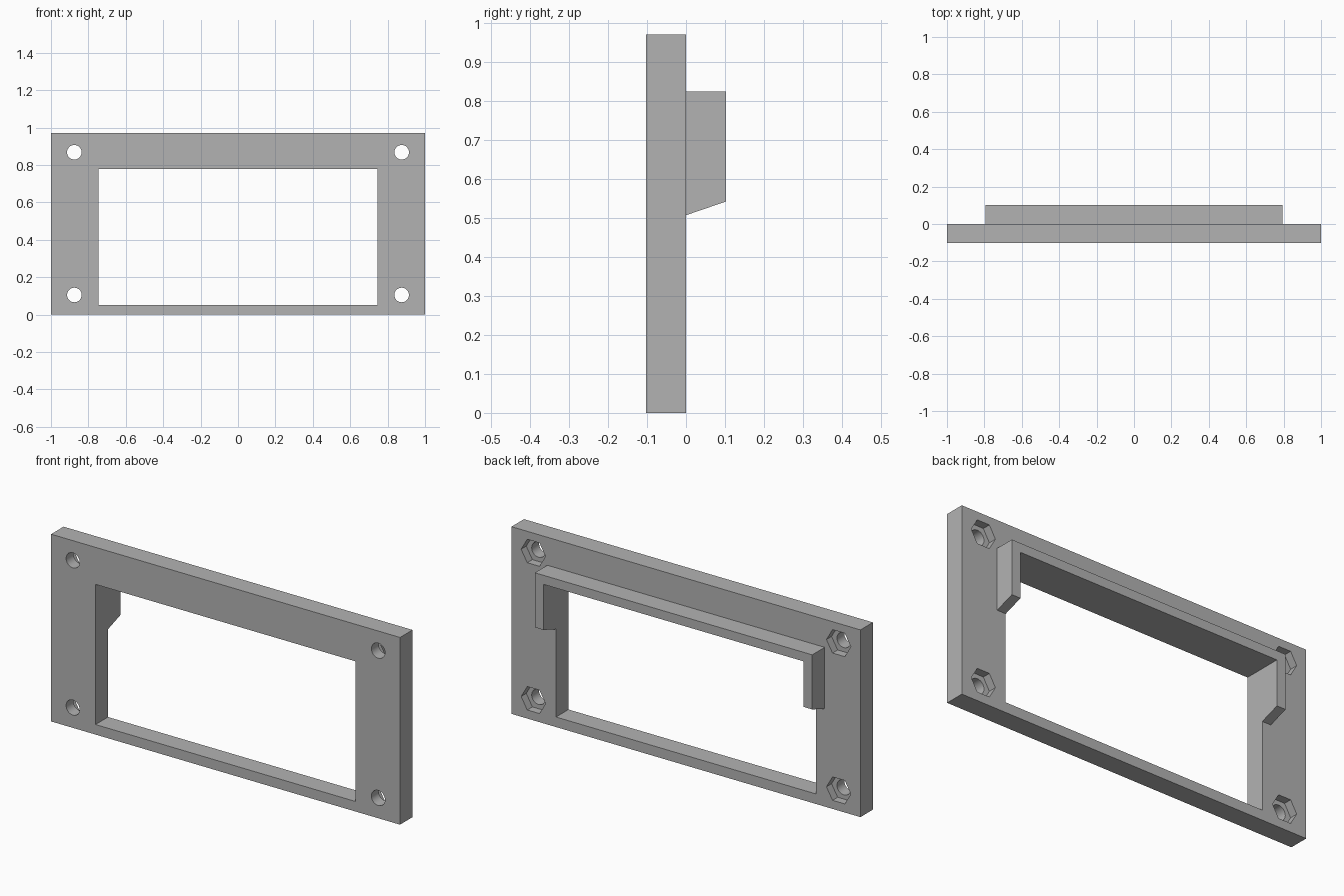
import bpy, bmesh, math
from mathutils import Matrix, Vector

if "Cube" in bpy.data.objects:
    bpy.data.objects.remove(bpy.data.objects["Cube"], do_unlink=True)

HEIGHT, DEPTH = 0.97, 0.102
POCKET = 0.042
OPEN_X, OPEN_LOW, OPEN_TOP = 0.745, 0.052, 0.778
RIM_X = 0.795

grey = bpy.data.materials.new("plain grey")
grey.use_nodes = True
COLOUR = (0.45, 0.45, 0.45, 1)
grey.diffuse_color = COLOUR
grey.node_tree.nodes["Principled BSDF"].inputs["Base Color"].default_value = COLOUR


def prism(name, points, direction):
    """Sweep a flat outline along a direction into a closed solid."""
    bm = bmesh.new()
    face = bm.faces.new([bm.verts.new(p) for p in points])
    swept = bmesh.ops.extrude_face_region(bm, geom=[face])["geom"]
    verts = [v for v in swept if isinstance(v, bmesh.types.BMVert)]
    bmesh.ops.translate(bm, verts=verts, vec=Vector(direction))
    bmesh.ops.recalc_face_normals(bm, faces=bm.faces)
    mesh = bpy.data.meshes.new(name)
    bm.to_mesh(mesh)
    bm.free()
    mesh.materials.append(grey)
    obj = bpy.data.objects.new(name, mesh)
    bpy.context.collection.objects.link(obj)
    return obj


def block(name, half_x, y0, y1, z0, z1):
    outline = [(-half_x, y0, z0), (half_x, y0, z0), (half_x, y0, z1), (-half_x, y0, z1)]
    return prism(name, outline, (0, y1 - y0, 0))


def bore(name, x, z, radius, sides, y0, y1):
    """Round or many-sided cutter running front to back."""
    outline = []
    for i in range(sides):
        a = math.tau * i / sides
        outline.append((x + radius * math.cos(a), y0, z + radius * math.sin(a)))
    return prism(name, outline, (0, y1 - y0, 0))


def cut(target, cutter):
    mod = target.modifiers.new("cut", "BOOLEAN")
    mod.operation, mod.solver, mod.object = "DIFFERENCE", "EXACT", cutter
    bpy.context.view_layer.objects.active = target
    bpy.ops.object.modifier_apply(modifier=mod.name)


# Mounting plate and the raised hood behind it, with sloping leg ends
plate = block("mounting_plate", 1, -DEPTH, 0, 0, HEIGHT)
side = [(0, 0.507), (0, 0.825), (DEPTH, 0.825), (DEPTH, 0.542)]
hood = prism("rear_hood", [(-RIM_X, y, z) for y, z in side], (2 * RIM_X, 0, 0))

# Window shared by both parts
window = block("window_cutter", OPEN_X, -0.3, 0.3, OPEN_LOW, OPEN_TOP)
cutters = [window]
cut(plate, window)
cut(hood, window)

# Corner screw holes with hexagonal nut pockets at the back
for x in (-0.875, 0.875):
    for z in (0.105, 0.868):
        for cutter in (bore("hole_cutter", x, z, 0.039, 32, -0.3, 0.3),
                       bore("nut_cutter", x, z, 0.07, 6, -POCKET, 0.1)):
            cut(plate, cutter)
            cutters.append(cutter)

for cutter in cutters:
    bpy.data.objects.remove(cutter, do_unlink=True)

# Smooth bores, crisp edges
for obj in (plate, hood):
    bpy.ops.object.select_all(action="DESELECT")
    obj.select_set(True)
    bpy.context.view_layer.objects.active = obj
    bpy.ops.object.shade_smooth_by_angle(angle=math.radians(30))
